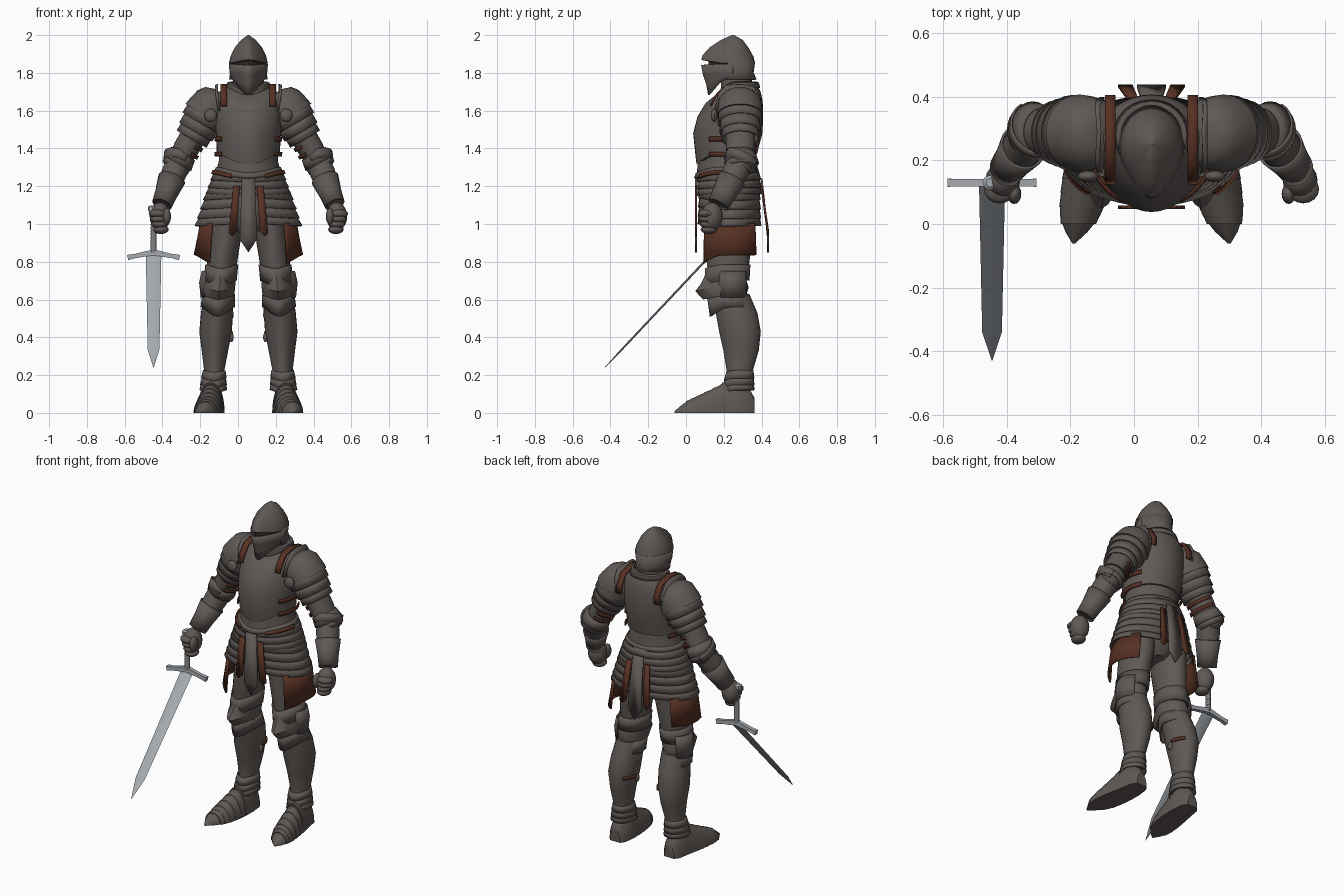
import bpy, bmesh, math
from mathutils import Matrix, Vector

cube = bpy.data.objects.get("Cube")
if cube:
    bpy.data.objects.remove(cube)

MID = 0.055          # the figure's centre line
made = []


def material(name, r, g, b):
    m = bpy.data.materials.new(name)
    m.use_nodes = True
    m.diffuse_color = (r, g, b, 1)
    m.node_tree.nodes["Principled BSDF"].inputs["Base Color"].default_value = (r, g, b, 1)
    return m


IRON = material("dark_iron", 0.115, 0.1, 0.092)
LEATHER = material("brown_leather", 0.095, 0.03, 0.017)
STEEL = material("bright_steel", 0.38, 0.41, 0.44)
WRAP = material("grey_grip_wrap", 0.2, 0.2, 0.21)
GAP = material("visor_shadow", 0.03, 0.027, 0.025)


def loft(bm, rings, arc=(0, 360), cap=True, keel=0, n=24, M=Matrix()):
    """Skin rings (x, y, z, rx, ry, front_drop); keel sharpens the front."""
    full = arc[1] - arc[0] == 360
    rows = []
    for r in rings:
        x, y, z, rx, ry = r[:5]
        drop = r[5] if len(r) > 5 else 0
        row = []
        for i in range(n if full else n + 1):
            a = math.radians(arc[0] + (arc[1] - arc[0]) * i / n)
            f = max(0, -math.sin(a))
            p = Vector((x + rx * math.cos(a) * (1 - keel * 0.4 * f),
                        y + ry * math.sin(a) * (1 + keel * f ** 6), z - drop * f ** 3))
            row.append(bm.verts.new(M @ p))
        rows.append(row)
    count = len(rows[0])
    for a, b in zip(rows, rows[1:]):
        for i in range(count if full or cap else count - 1):
            j = (i + 1) % count
            bm.faces.new((a[i], a[j], b[j], b[i]))
    if cap:
        bm.faces.new(rows[0])
        bm.faces.new(rows[-1])


def station(rings, t):
    f = t * (len(rings) - 1)
    i = min(int(f), len(rings) - 2)
    return [p + (q - p) * (f - i) for p, q in zip(rings[i], rings[i + 1])]


def lames(bm, rings, count, flare=1.05, **kw):
    """Overlapping armour bands along a set of rings."""
    for k in range(count):
        top = station(rings, k / count)
        low = station(rings, min(1, (k + 1.2) / count))
        low[3] *= flare
        low[4] *= flare
        loft(bm, [top, low], **kw)


def plate(bm, pts):
    bm.faces.new([bm.verts.new(p) for p in pts])


def ribbon(bm, path, width):
    rows = [[bm.verts.new((x + s * width / 2, y, z)) for s in (-1, 1)] for x, y, z in path]
    for a, b in zip(rows, rows[1:]):
        bm.faces.new((a[0], a[1], b[1], b[0]))


def ball(bm, c, r):
    bmesh.ops.create_uvsphere(bm, u_segments=16, v_segments=10, radius=1,
                              matrix=Matrix.Translation(c) @ Matrix.Diagonal((*r, 1)))


def aim(a, b):
    """Matrix that hangs a downward part from a towards b."""
    d = Vector(b) - Vector(a)
    return Matrix.Translation(a) @ Vector((0, 0, -1)).rotation_difference(d).to_matrix().to_4x4()


def part(name, mat, build, pair=False, shell=0, origin=MID):
    for s in (1, -1) if pair else (1,):
        bm = bmesh.new()
        build(bm)
        for v in bm.verts:
            v.co.x = origin + s * v.co.x
        bmesh.ops.recalc_face_normals(bm, faces=bm.faces)
        label = ("left_" if s > 0 else "right_") + name if pair else name
        me = bpy.data.meshes.new(label)
        bm.to_mesh(me)
        bm.free()
        me.materials.append(mat)
        ob = bpy.data.objects.new(label, me)
        bpy.context.scene.collection.objects.link(ob)
        if shell:
            mod = ob.modifiers.new("thickness", 'SOLIDIFY')
            mod.thickness, mod.offset = shell, 0
        made.append(ob)


# Helmet
part("helmet_skull", IRON, lambda b: loft(b, [
    (0, .25, 2, .004, .005), (0, .25, 1.975, .038, .05), (0, .24, 1.935, .072, .09),
    (0, .24, 1.885, .096, .118, -.01), (0, .24, 1.852, .101, .125, -.018),
    (0, .24, 1.848, .094, .115, -.018)], keel=.28, n=32))
part("helmet_back", IRON, lambda b: loft(b, [
    (0, .24, 1.86, .099, .122), (0, .24, 1.8, .093, .114), (0, .24, 1.765, .098, .13)],
    arc=(-10, 190), cap=False), shell=.008)
part("visor_inside", GAP, lambda b: loft(b, [
    (0, .24, 1.88, .085, .1), (0, .24, 1.8, .085, .1)], keel=.2))
part("bevor", IRON, lambda b: loft(b, [
    (0, .24, 1.848, .1, .126, .006), (0, .24, 1.8, .096, .118, .01), (0, .24, 1.785, .092, .104, .045),
    (0, .24, 1.768, .09, .096, .085)], arc=(-185, 5), cap=False, keel=.24), shell=.008)
part("neck", IRON, lambda b: loft(b, [
    (0, .265, 1.81, .078, .08), (0, .27, 1.68, .09, .085)]))

# Torso
part("cuirass", IRON, lambda b: loft(b, [
    (0, .28, 1.745, .095, .09, .05), (0, .278, 1.728, .112, .103, .045), (0, .27, 1.7, .15, .125, .03),
    (0, .258, 1.65, .172, .148, .01), (0, .238, 1.57, .178, .17), (0, .225, 1.48, .172, .18),
    (0, .22, 1.4, .168, .163, .04), (0, .22, 1.375, .168, .158, .06)], keel=.04, n=40))
part("collar_rim", IRON, lambda b: loft(b, [
    (0, .28, 1.72, .116, .108, .05), (0, .28, 1.745, .108, .102, .05),
    (0, .28, 1.75, .096, .09, .05)], cap=False), shell=.01)
part("waist_plate", IRON, lambda b: loft(b, [
    (0, .22, 1.42, .155, .145), (0, .22, 1.33, .157, .147), (0, .22, 1.27, .174, .158, .03)],
    keel=.06, n=32))
part("waist_rim", IRON, lambda b: loft(b, [
    (0, .22, 1.3, .166, .154, .03), (0, .22, 1.272, .182, .163, .03)],
    keel=.06, cap=False), shell=.01)
part("shoulder_strap", LEATHER, lambda b: ribbon(b, [
    (.13, .13, 1.625), (.13, .155, 1.675), (.13, .195, 1.72), (.13, .27, 1.735), (.13, .36, 1.715),
    (.13, .4, 1.65), (.13, .4, 1.6)], .034), pair=True, shell=.012)
part("belt_strap", LEATHER, lambda b: loft(b, [
    (0, .225, 1.285, .185, .168, .03), (0, .225, 1.264, .192, .173, .03)],
    arc=(-62, -5), cap=False), pair=True, shell=.012)
for label, z in (("upper", 1.45), ("lower", 1.37)):
    part(label + "_flank_strap", LEATHER, lambda b: loft(b, [
        (0, .225, z + .012, .176, .176), (0, .225, z - .012, .174, .174)],
        arc=(-35, 30), cap=False), pair=True, shell=.008)

# Skirt of bands, split below the hips
part("pelvis", IRON, lambda b: loft(b, [
    (0, .225, 1.29, .16, .145), (0, .23, 1.1, .19, .145), (0, .23, 1, .17, .12), (0, .23, .95, .06, .08)]))
part("upper_fauld", IRON, lambda b: lames(b, [
    (0, .225, 1.28, .172, .156, .01), (0, .23, 1.16, .212, .162, .01)], 3, 1.05, cap=False), shell=.01)
part("tasset", IRON, lambda b: lames(b, [
    (0, .23, 1.185, .206, .156, -.01), (0, .23, .99, .268, .162, -.01)], 4, 1.05,
    arc=(-76, 76), cap=False), pair=True, shell=.01)
part("side_flap", LEATHER, lambda b: loft(b, [
    (.14, .235, 1.005, .112, .148, 0), (.14, .235, .93, .125, .152, 0), (.14, .235, .835, .145, .155, .06)],
    arc=(-64, 60), cap=False), pair=True, shell=.01)
for side, top_y, low_y in (("front", .053, .053), ("back", .4, .435)):
    part(side + "_centre_strip", IRON, lambda b: plate(b, [
        (-.035, top_y, 1.24), (.035, top_y, 1.24), (.046, low_y, .92), (0, low_y, .85),
        (-.046, low_y, .92)]), shell=.01)
    part(side + "_leather_strip", LEATHER, lambda b: plate(b, [
        (.045, top_y, 1.2), (.08, top_y, 1.2), (.105, low_y, .95), (.085, low_y, .935),
        (.06, low_y, .96)]), pair=True, shell=.01)

# Arms
SHOULDER, ELBOW, WRIST = (.19, .285, 1.64), (.37, .29, 1.33), (.455, .175, 1.11)
ARM, FORE = aim(SHOULDER, ELBOW), aim(ELBOW, WRIST)
part("shoulder_cap", IRON, lambda b: loft(b, [
    (0, 0, .07, .03, .04), (0, 0, .055, .075, .08), (0, 0, .02, .102, .112),
    (0, 0, -.04, .116, .12), (0, 0, -.075, .122, .122)], M=ARM), pair=True)
part("shoulder_lames", IRON, lambda b: lames(b, [
    (0, 0, -.05, .106, .11), (0, 0, -.14, .092, .098), (0, 0, -.22, .076, .085)], 3, 1.15,
    cap=False, M=ARM), pair=True, shell=.008)
part("shoulder_ridge", IRON, lambda b: plate(b, [
    (.155, .15, 1.6), (.168, .17, 1.69), (.17, .21, 1.735), (.165, .29, 1.74), (.17, .36, 1.73),
    (.168, .39, 1.68), (.155, .4, 1.6)]), pair=True, shell=.014)
part("armpit_disc", IRON, lambda b: ball(b, (.2, .15, 1.575), (.033, .018, .035)), pair=True)
part("upper_arm", IRON, lambda b: loft(b, [
    (0, 0, -.1, .07, .078), (0, 0, -.28, .068, .077), (0, 0, -.36, .06, .07)], M=ARM), pair=True)
for label, z in (("upper", -.245), ("lower", -.29)):
    part(label + "_arm_strap", LEATHER, lambda b: loft(b, [
        (0, 0, z + .01, .076, .085), (0, 0, z - .01, .076, .085)], arc=(95, 240), cap=False, M=ARM),
        pair=True, shell=.008)
part("elbow_plate", IRON, lambda b: lames(b, [
    (0, 0, -.31, .068, .076), (0, .005, -.36, .074, .082), (0, .005, -.4, .064, .07)], 2, 1.1,
    cap=False, M=ARM), pair=True, shell=.008)
part("elbow_cop", IRON, lambda b: ball(b, (.375, .31, 1.33), (.066, .07, .07)), pair=True)
part("elbow_wing", IRON, lambda b: loft(b, [
    (0, 0, -.02, .075, .085), (0, 0, .03, .086, .09)], arc=(-120, 60), cap=False, M=FORE),
    pair=True, shell=.008)
part("forearm", IRON, lambda b: loft(b, [
    (0, 0, .02, .06, .065), (0, 0, -.07, .067, .07), (0, 0, -.16, .06, .063),
    (0, 0, -.26, .046, .05)], M=FORE), pair=True)
part("gauntlet_cuff", IRON, lambda b: loft(b, [
    (0, 0, -.11, .07, .073), (0, 0, -.2, .056, .06), (0, 0, -.27, .05, .055)],
    cap=False, M=FORE), pair=True, shell=.008)


def fist(b):
    ball(b, (.468, .138, 1.04), (.055, .057, .075))
    for k in range(4):
        ball(b, (.478 - .005 * k, .11 + .004 * k, 1.055 - .028 * k), (.05 - .003 * k, .045, .024))
    ball(b, (.432, .095, 1.04), (.022, .032, .045))


part("gauntlet_fist", IRON, fist, pair=True)

# Legs
part("thigh", IRON, lambda b: loft(b, [
    (.115, .23, 1.1, .095, .125), (.12, .23, .95, .085, .125), (.137, .225, .82, .081, .113),
    (.148, .225, .7, .076, .1)], keel=.04), pair=True)
part("knee_upper_lame", IRON, lambda b: loft(b, [
    (.141, .225, .785, .083, .112, .02), (.15, .222, .7, .084, .11, .03)],
    cap=False, keel=.08), pair=True, shell=.008)
part("knee_cop", IRON, lambda b: loft(b, [
    (.148, .22, .75, .08, .09, .02), (.152, .215, .7, .084, .105, .02), (.156, .21, .665, .086, .122, .02),
    (.158, .22, .62, .083, .098, .02)], keel=.32), pair=True)
part("knee_wing", IRON, lambda b: loft(b, [
    (.155, .24, .75, .088, .085), (.157, .24, .69, .1, .09), (.16, .24, .61, .088, .085)],
    arc=(-45, 60), cap=False), pair=True, shell=.008)
part("knee_lower_lame", IRON, lambda b: loft(b, [
    (.158, .23, .63, .082, .095, .02), (.162, .25, .56, .087, .1, .05)],
    keel=.2, cap=False), pair=True, shell=.008)
part("greave", IRON, lambda b: loft(b, [
    (.158, .24, .63, .076, .095), (.166, .272, .53, .085, .106), (.174, .29, .43, .086, .106),
    (.177, .295, .33, .07, .09), (.181, .287, .22, .053, .066), (.183, .285, .15, .06, .068)],
    keel=.08, n=28), pair=True)
part("greave_strap", LEATHER, lambda b: loft(b, [
    (.174, .29, .43, .088, .11), (.174, .29, .412, .088, .11)], arc=(125, 175), cap=False),
    pair=True, shell=.008)
for label, z in (("lower", .4), ("upper", .52)):
    part(label + "_greave_hinge", IRON, lambda b: ball(b, (.09, .28, z), (.012, .016, .026)), pair=True)
part("ankle_lames", IRON, lambda b: lames(b, [
    (.181, .285, .225, .056, .068, .01), (.186, .275, .12, .066, .08, .02)], 3, 1.06,
    cap=False), pair=True, shell=.008)

# Pointed armoured shoes, skinned from heel to toe
FOOT = Matrix.Rotation(math.pi / 2, 4, 'X')
part("shoe", IRON, lambda b: loft(b, [
    (.19, 0, -.362, .035, .08), (.19, 0, -.335, .055, .13), (.192, 0, -.26, .066, .17),
    (.2, 0, -.19, .072, .16)], arc=(0, 180), M=FOOT), pair=True)
part("shoe_lames", IRON, lambda b: lames(b, [
    (.195, 0, -.23, .068, .17), (.205, 0, -.15, .074, .13), (.218, 0, -.06, .071, .088),
    (.23, 0, 0, .054, .06)], 6, 1.03, arc=(0, 180), M=FOOT), pair=True)
part("shoe_toe", IRON, lambda b: loft(b, [
    (.226, 0, -.02, .061, .07), (.236, 0, .025, .035, .04), (.245, 0, .062, .004, .008)],
    arc=(0, 180), M=FOOT), pair=True)

# Sword: upright hilt, blade leaning forward
HILT = -.447
BLADE = aim((0, .125, .83), (0, -.43, .24))
part("sword_blade", STEEL, lambda b: loft(b, [
    (0, 0, 0, .041, .006), (0, 0, -.68, .031, .005), (0, 0, -.81, .001, .001)], n=4, M=BLADE),
    origin=HILT)
part("sword_guard", STEEL, lambda b: loft(b, [
    (0, 0, .005, .022, .018), (0, 0, -.1, .016, .016), (0, 0, -.14, .02, .018)],
    arc=(45, 405), n=4, M=aim((0, .13, .85), (.14, .13, .822))), pair=True, origin=HILT)
part("sword_grip", WRAP, lambda b: lames(b, [
    (0, .13, 1.07, .013, .013), (0, .13, .85, .015, .015)], 12, 1.15, n=12), origin=HILT)
part("sword_pommel", STEEL, lambda b: loft(b, [
    (-.006, .13, 1.098, .014, .014), (-.006, .13, 1.09, .024, .024), (-.006, .13, 1.07, .024, .024),
    (0, .13, 1.06, .012, .012)], n=8), origin=HILT)

# Smooth shading with crisp plate edges
for ob in bpy.context.selected_objects:
    ob.select_set(False)
for ob in made:
    ob.select_set(True)
bpy.context.view_layer.objects.active = made[0]
bpy.ops.object.shade_smooth_by_angle(angle=math.radians(35))
